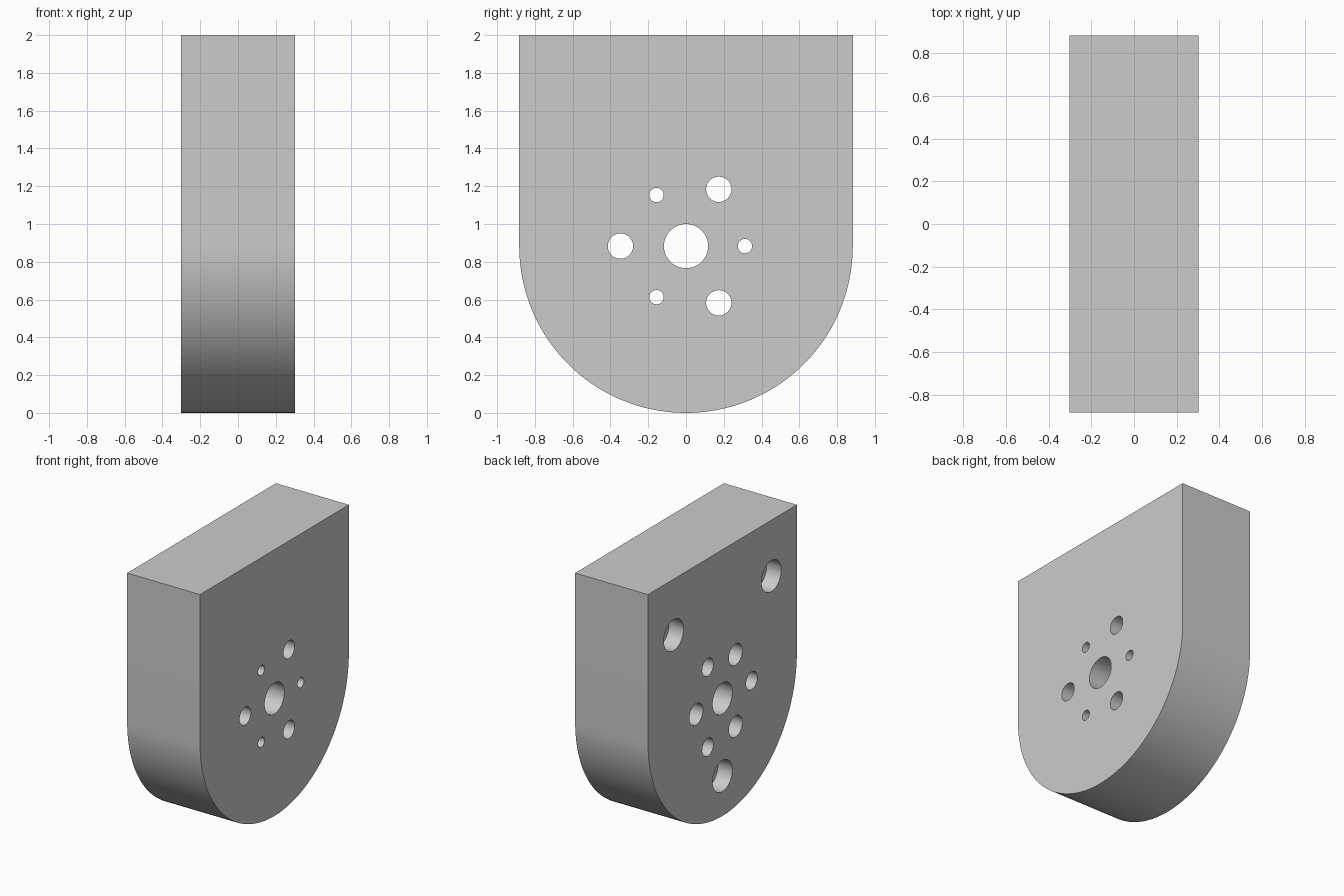
import bpy, bmesh
from math import pi, sin, cos, radians
from mathutils import Matrix

if "Cube" in bpy.data.objects:
    bpy.data.objects.remove(bpy.data.objects["Cube"])

R = 0.883      # radius of the rounded end
HALF = 0.303   # half thickness
TOP = 2.0


def make_object(name, bm):
    mesh = bpy.data.meshes.new(name)
    bm.to_mesh(mesh)
    bm.free()
    obj = bpy.data.objects.new(name, mesh)
    bpy.context.collection.objects.link(obj)
    return obj


def drill(name, holes):
    """Cylinders along x; each hole is (y, z, radius, x_start, x_end)."""
    bm = bmesh.new()
    for y, z, r, x0, x1 in holes:
        m = Matrix.Translation(((x0 + x1) / 2, y, z)) @ Matrix.Rotation(pi / 2, 4, 'Y')
        bmesh.ops.create_cone(bm, cap_ends=True, segments=48, radius1=r, radius2=r,
                              depth=x1 - x0, matrix=m)
    obj = make_object(name, bm)
    obj.hide_render = True
    return obj


def ring(radius, start):
    """Three positions evenly spaced around the main bore."""
    angles = [radians(start + 120 * i) for i in range(3)]
    return [(radius * cos(a), R + radius * sin(a)) for a in angles]


# U-shaped block: half-round profile closed by a flat top
bm = bmesh.new()
N = 96
profile = [(R * cos(pi + pi * i / N), R + R * sin(pi + pi * i / N)) for i in range(N + 1)]
profile += [(R, TOP), (-R, TOP)]
face = bm.faces.new([bm.verts.new((-HALF, y, z)) for y, z in profile])
ext = bmesh.ops.extrude_face_region(bm, geom=[face])
bmesh.ops.translate(bm, vec=(2 * HALF, 0, 0),
                    verts=[v for v in ext['geom'] if isinstance(v, bmesh.types.BMVert)])
bmesh.ops.recalc_face_normals(bm, faces=bm.faces)
block = make_object("mounting_block", bm)

# Through holes: main bore, three large and three small holes
through = [(0, R, 0.117, -0.5, 0.5)]
through += [(y, z, 0.067, -0.5, 0.5) for y, z in ring(0.347, 60)]
through += [(y, z, 0.038, -0.5, 0.5) for y, z in ring(0.312, 0)]

# Pockets on the -x face: counterbores and three blind sockets
pockets = [(y, z, 0.08, -0.5, 0.0) for y, z in ring(0.312, 0)]
pockets += [(y, z, 0.117, -0.5, -HALF + 0.12)
            for y, z in ((0, 0.30), (0.58, 1.58), (-0.58, 1.58))]

bpy.context.view_layer.objects.active = block
block.select_set(True)
for name, holes in (("through_hole_cutter", through), ("pocket_cutter", pockets)):
    cutter = drill(name, holes)
    mod = block.modifiers.new(name, 'BOOLEAN')
    mod.operation = 'DIFFERENCE'
    mod.solver = 'EXACT'
    mod.object = cutter
    bpy.ops.object.modifier_apply(modifier=mod.name)
    bpy.data.objects.remove(cutter)

bpy.ops.object.shade_smooth_by_angle(angle=radians(30))
